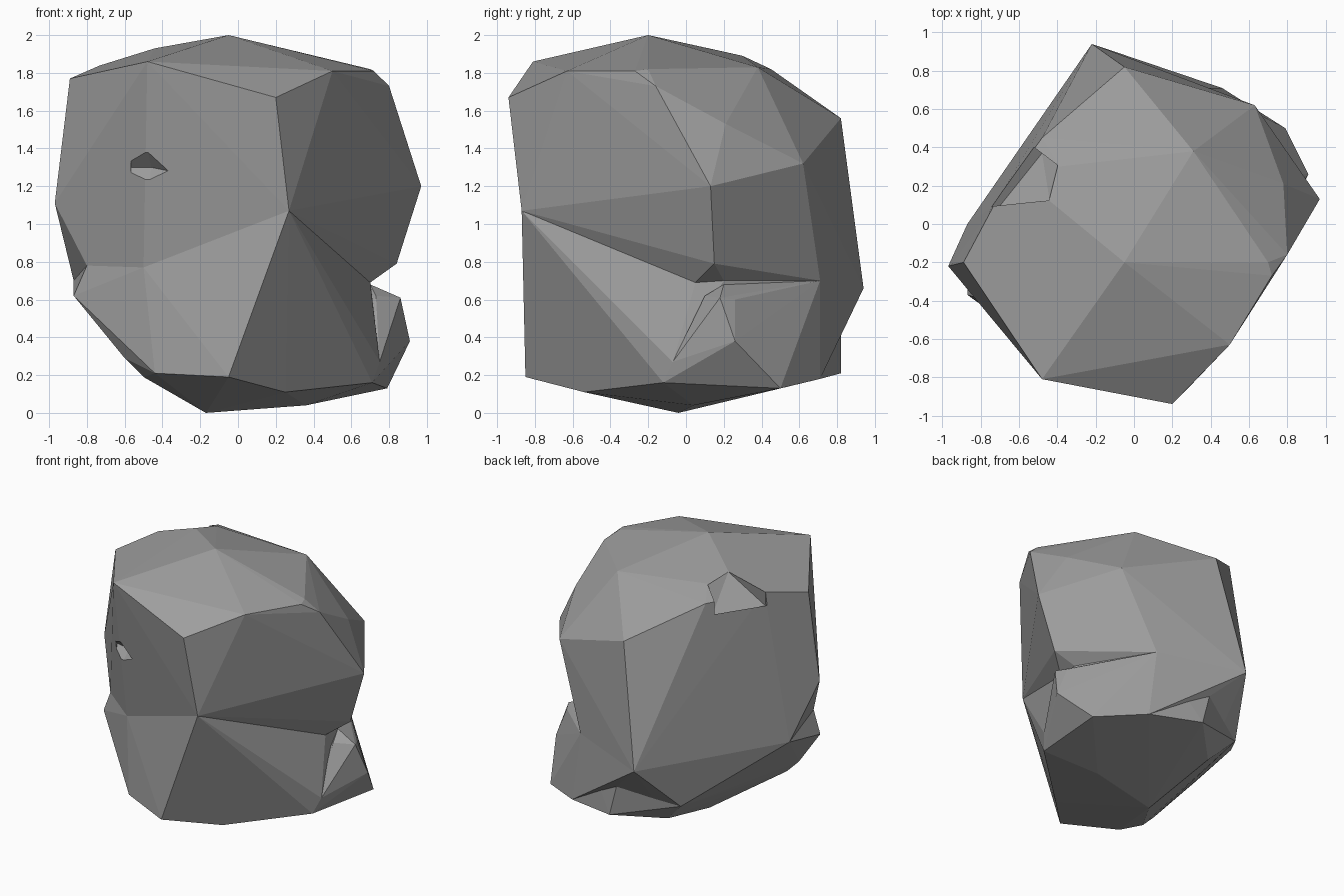
import bpy
import bmesh

default_cube = bpy.data.objects.get("Cube")
if default_cube:
    bpy.data.objects.remove(default_cube, do_unlink=True)

# One plain stone colour
stone = bpy.data.materials.new("stone_grey")
stone.use_nodes = True
stone_colour = (.34, .34, .34, 1)
stone.diffuse_color = stone_colour
stone_shader = stone.node_tree.nodes["Principled BSDF"]
stone_shader.inputs["Base Color"].default_value = stone_colour
stone_shader.inputs["Roughness"].default_value = .9


def faceted_hull(name, corners):
    """Wrap flat faces tightly around a handful of corner points."""
    bm = bmesh.new()
    for corner in corners:
        bm.verts.new(corner)
    hull = bmesh.ops.convex_hull(bm, input=list(bm.verts))
    spare = {item for item in hull["geom_interior"] + hull["geom_unused"]
             if isinstance(item, bmesh.types.BMVert)}
    bmesh.ops.delete(bm, geom=list(spare), context="VERTS")
    bmesh.ops.recalc_face_normals(bm, faces=list(bm.faces))
    mesh = bpy.data.meshes.new(name)
    bm.to_mesh(mesh)
    bm.free()
    mesh.materials.append(stone)
    obj = bpy.data.objects.new(name, mesh)
    bpy.context.scene.collection.objects.link(obj)
    return obj


def combine(target, helper, operation):
    """Apply a boolean with a helper solid, then discard the helper."""
    helper.hide_render = True
    modifier = target.modifiers.new(operation.lower(), "BOOLEAN")
    modifier.operation = operation
    modifier.solver = "EXACT"
    modifier.object = helper
    bpy.context.view_layer.objects.active = target
    bpy.ops.object.modifier_apply(modifier=modifier.name)
    bpy.data.objects.remove(helper, do_unlink=True)


# Upper mass, from the top down to the overhang
crown = [
    (-.05, -.2, 2), (-.48, -.81, 1.86), (.2, -.94, 1.67),
    (.5, -.63, 1.81), (-.89, -.2, 1.77), (.31, .38, 1.83),
    (-.05, .82, 1.56),
]
crown_edge = [
    (.72, -.27, 1.81), (.7, -.2, 1.82), (.8, -.16, 1.73),
    (-.73, .1, 1.84), (-.44, .12, 1.93),
    (-.39, .3, 1.89), (-.48, .45, 1.82),
]
shoulders = [
    (.97, .13, 1.2), (.78, .21, 1.53), (.63, .62, 1.32),
    (-.94, -.2, 1.33), (-.97, -.22, 1.11), (.84, .15, .79),
]

# Pinched waist shared by the upper and lower masses
back_corner = (.39, .71, .7)
waist = [
    (.27, -.87, 1.07), (-.5, -.62, .77), (-.8, -.39, .78),
    (-.87, 0, .7), (-.22, .94, .66), back_corner,
    (.7, .2, .7), (.7, .05, .69),
]

# Lower mass
lobe_root = [(.75, -.07, .27), (.71, -.12, .16), (.36, .04, .04)]
heel_root = [(-.22, .53, .15), (-.39, .62, .32), (.01, .82, .44)]
low_corner = (.46, .71, .18)
underside = (-.17, -.04, 0)
base = [
    (-.87, -.37, .62), (-.05, -.85, .19), (-.44, -.68, .21),
    (-.6, -.5, .29), (-.5, -.5, .19), (.25, -.54, .11),
    underside, low_corner,
]

# Lobe jutting out to one side, and a blunt heel at the back
lobe_tip = [
    (.91, .26, .38), (.86, .18, .61), (.79, .5, .13),
    (.82, .26, .6), (.73, .1, .62), (.7, .2, .68),
]
heel_tip = [(.07, .82, .21), underside]
corners = [back_corner, low_corner]

boulder = faceted_hull("boulder", crown + crown_edge + shoulders + waist)
masses = {
    "lower_mass": waist + base + lobe_root + heel_root,
    "side_lobe": lobe_root + lobe_tip + corners,
    "back_heel": heel_root + heel_tip + corners,
}
for name, points in masses.items():
    combine(boulder, faceted_hull(name, points), "UNION")

# Small chip in the front ridge
front_chip = faceted_hull("front_chip", [
    (-.58, -.62, 1.3), (-.46, -.65, 1.3), (-.36, -.75, 1.28),
    (-.5, -.85, 1.5), (-.48, -.85, 1.08),
])
combine(boulder, front_chip, "DIFFERENCE")

# Sloping chip out of the back edge of the crown
chip_floor = [
    (-.44, .12, 1.925), (-.39, .3, 1.88), (-.48, .37, 1.7),
    (-.72, .07, 1.72), (-.73, .09, 1.835),
]
chip_lift = [(x - .2, y + .15, z + .15) for x, y, z in chip_floor]
combine(boulder, faceted_hull("crown_chip", chip_floor + chip_lift), "DIFFERENCE")

for face in boulder.data.polygons:
    face.use_smooth = False
    face.material_index = 0
